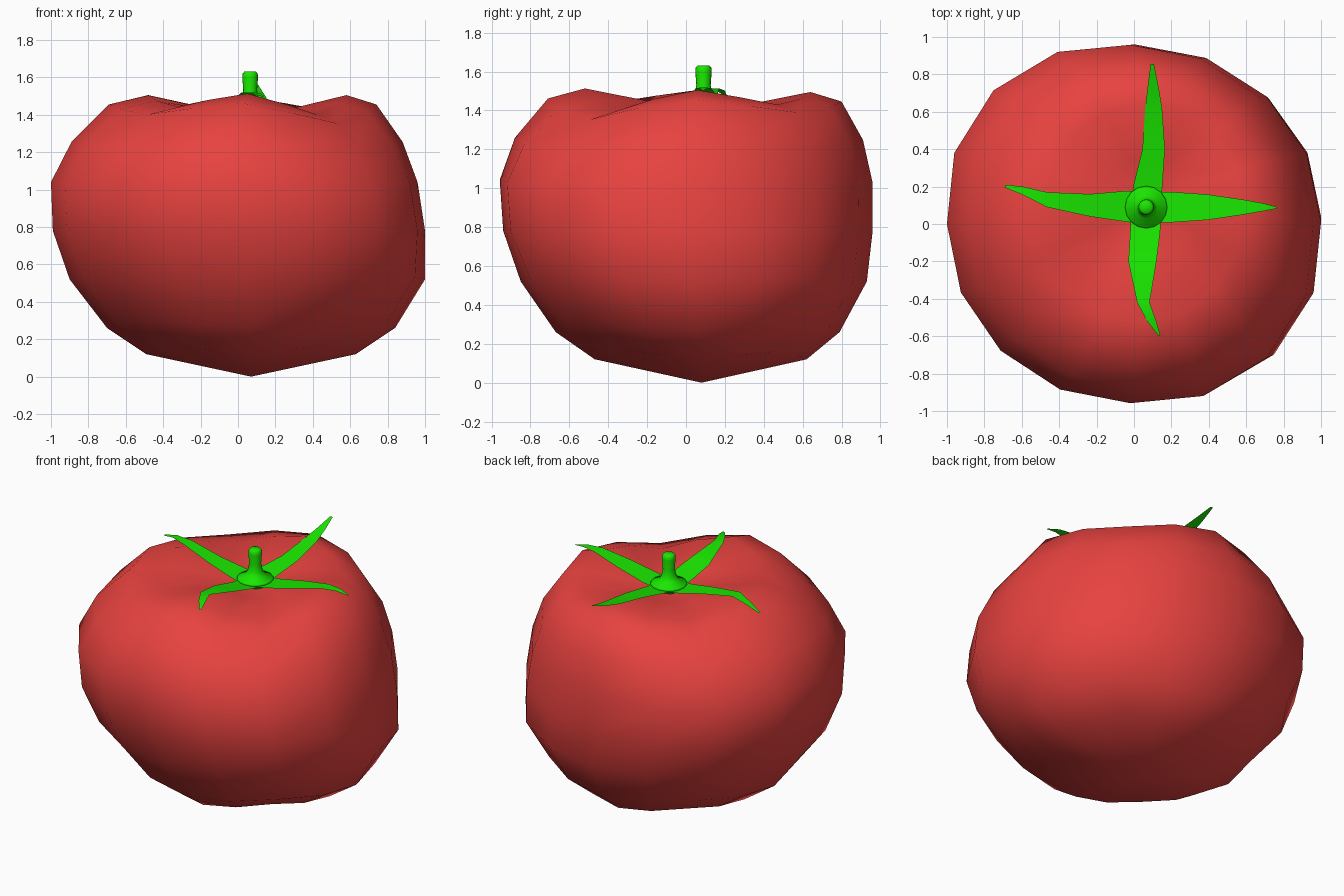
import bpy, bmesh, math
from mathutils import Vector

if "Cube" in bpy.data.objects:
    bpy.data.objects.remove(bpy.data.objects["Cube"])

CX, CY = 0.065, 0.09          # stem axis
SEG = 16


def material(name, rgb):
    m = bpy.data.materials.new(name)
    m.diffuse_color = (*rgb, 1)
    m.use_nodes = True
    m.node_tree.nodes["Principled BSDF"].inputs["Base Color"].default_value = m.diffuse_color
    return m


RED = material("red_skin", (0.8, 0.055, 0.05))
GREEN = material("green_leaf", (0.01, 0.8, 0.0))


def finish(bm, name, mat):
    bmesh.ops.recalc_face_normals(bm, faces=bm.faces)
    me = bpy.data.meshes.new(name)
    bm.to_mesh(me)
    bm.free()
    me.materials.append(mat)
    for p in me.polygons:
        p.use_smooth = True
    ob = bpy.data.objects.new(name, me)
    bpy.context.collection.objects.link(ob)
    return ob


def skin(bm, rings, closed=True):
    """Bridge successive vertex rows with quads."""
    for a, b in zip(rings, rings[1:]):
        n = len(a)
        for i in range(n if closed else n - 1):
            j = (i + 1) % n
            bm.faces.new((a[i], a[j], b[j], b[i]))


def fan(bm, ring, tip):
    for i in range(len(ring)):
        bm.faces.new((ring[i], ring[(i + 1) % len(ring)], tip))


# Fruit body: rings of centre x, centre y, radius x, radius y, height,
# lobe (drop on the diagonals), dent (front right groove), bulge (skew outline)
body_rings = [
    (0.07, 0.075, 0.56, 0.545, 0.12, -0.02, -0.01, 0.0),
    (0.07, 0.06, 0.77, 0.73, 0.26, -0.02, 0.0, 0.01),
    (0.05, 0.04, 0.95, 0.89, 0.52, -0.01, 0.0, 0.03),
    (0.005, 0.01, 0.995, 0.95, 0.78, 0.0, 0.0, 0.055),
    (-0.02, 0.0, 0.98, 0.958, 1.04, 0.01, 0.01, 0.055),
    (-0.005, 0.015, 0.885, 0.895, 1.255, 0.02, 0.03, 0.035),
    (0.025, 0.045, 0.715, 0.755, 1.455, 0.03, 0.05, 0.01),
    (0.05, 0.06, 0.53, 0.58, 1.505, 0.034, 0.045, 0.0),
    (CX, CY, 0.26, 0.27, 1.443, 0.012, 0.015, 0.0),
]
bm = bmesh.new()
rings = []
for cx, cy, rx, ry, z, lobe, dent, bulge in body_rings:
    row = []
    for i in range(SEG):
        t = 2 * math.pi * i / SEG
        d = (t - math.radians(312)) / math.radians(24)
        h = z - lobe * (1 - math.cos(4 * t)) - dent * math.exp(-d * d)
        h -= 0.3 * max(lobe, 0) * math.sin(t)
        k = 1 + bulge * max(0, -math.sin(2 * t))
        row.append(bm.verts.new((cx + k * rx * math.cos(t), cy + k * ry * math.sin(t), h)))
    rings.append(row)
skin(bm, rings)
fan(bm, rings[0], bm.verts.new((0.07, 0.08, 0)))
fan(bm, rings[-1], bm.verts.new((CX, CY, 1.39)))
finish(bm, "tomato_body", RED)

# Stem with flared collar, turned from a profile
bm = bmesh.new()
rings = []
for r, z in [(0.09, 1.40), (0.113, 1.43), (0.108, 1.438), (0.06, 1.458), (0.045, 1.49),
             (0.037, 1.53), (0.042, 1.60), (0.04, 1.62), (0.03, 1.632)]:
    rings.append([bm.verts.new((CX + r * math.cos(2 * math.pi * i / SEG),
                                CY + r * math.sin(2 * math.pi * i / SEG), z)) for i in range(SEG)])
skin(bm, rings)
bm.faces.new(rings[0])
bm.faces.new(rings[-1])
finish(bm, "stem", GREEN)


# Calyx leaves, thin sheets: distance from axis, sideways offset, half width, height
def leaf(name, out, side, stations):
    bm = bmesh.new()
    rows = []
    for d, off, w, z in stations:
        c = Vector((CX, CY, z)) + Vector(out) * d
        rows.append([bm.verts.new(c + Vector(side) * (off + k * w)) for k in (-1, 1)])
    skin(bm, rows, closed=False)
    ob = finish(bm, name, GREEN)
    if ob.data.polygons[0].normal.z < 0:
        ob.data.flip_normals()


X, Y = (1, 0, 0), (0, 1, 0)
leaf("leaf_right", X, Y, [(0.02, 0, 0.08, 1.415), (0.13, 0, 0.082, 1.43), (0.33, 0, 0.068, 1.474),
                          (0.52, 0, 0.04, 1.515), (0.62, 0, 0.022, 1.517), (0.70, -0.003, 0.004, 1.502)])
leaf("leaf_left", (-1, 0, 0), Y, [(0.02, 0, 0.09, 1.415), (0.13, 0.005, 0.08, 1.43), (0.30, 0.01, 0.06, 1.466),
                                  (0.53, 0.04, 0.04, 1.514), (0.66, 0.088, 0.022, 1.502), (0.755, 0.112, 0.008, 1.477)])
leaf("leaf_front", (0, -1, 0), X, [(0.02, 0, 0.08, 1.415), (0.13, -0.005, 0.08, 1.43), (0.29, -0.02, 0.075, 1.468),
                                   (0.51, -0.015, 0.033, 1.52), (0.61, 0.03, 0.024, 1.515), (0.685, 0.07, 0.006, 1.497)])
leaf("leaf_back", Y, X, [(0.02, 0, 0.08, 1.415), (0.12, 0.01, 0.077, 1.43), (0.31, 0.04, 0.06, 1.457),
                         (0.53, 0.04, 0.045, 1.495), (0.65, 0.037, 0.028, 1.525), (0.765, 0.033, 0.009, 1.562)])
